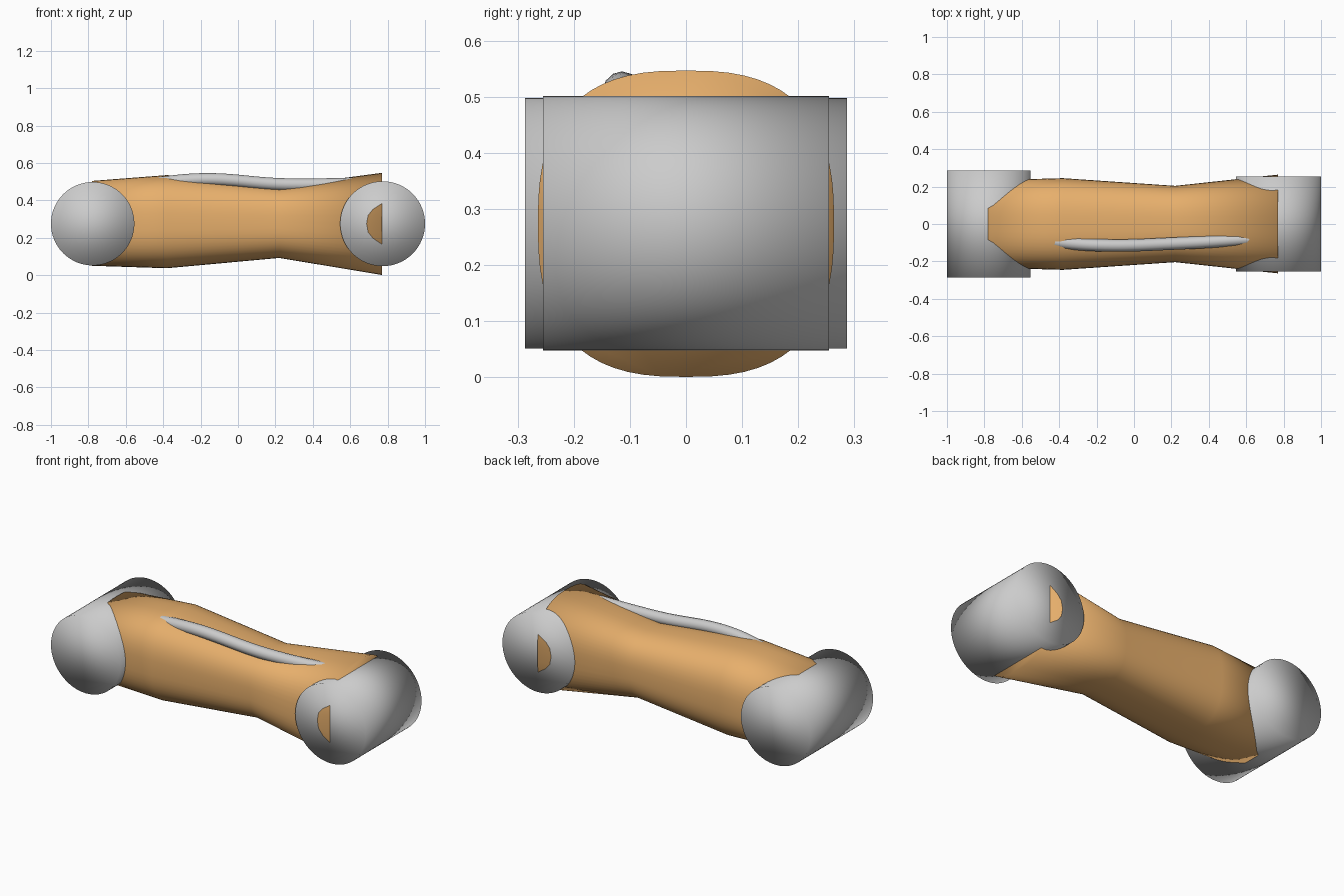
import bpy, bmesh, math

if "Cube" in bpy.data.objects:
    bpy.data.objects.remove(bpy.data.objects["Cube"])

orange = bpy.data.materials.new("orange_paint")
orange.diffuse_color = (0.8, 0.43, 0.15, 1)
orange.use_nodes = True
orange.node_tree.nodes["Principled BSDF"].inputs["Base Color"].default_value = orange.diffuse_color


def joint(name, x, z, radius, half_width):
    bpy.ops.mesh.primitive_cylinder_add(vertices=64, radius=radius, depth=2 * half_width,
                                        location=(x, 0, z), rotation=(math.pi / 2, 0, 0))
    bpy.context.object.name = name
    bpy.ops.object.shade_smooth()


def superellipse(x, zc, w, h, n=2.65, count=64):
    pts = []
    for i in range(count):
        a = 2 * math.pi * i / count
        c, s = math.cos(a), math.sin(a)
        pts.append((x, math.copysign(abs(c) ** (2 / n), c) * w,
                    zc + math.copysign(abs(s) ** (2 / n), s) * h))
    return pts


# Cylindrical joint housings at both ends
joint("left_joint", -0.777, 0.275, 0.223, 0.287)
joint("right_joint", 0.773, 0.275, 0.227, 0.255)

# Arm body lofted through rounded sections: x, centre z, half width, half height
sections = [(-0.78, 0.277, 0.234, 0.227), (-0.38, 0.286, 0.245, 0.249),
            (0.22, 0.283, 0.204, 0.191), (0.77, 0.274, 0.264, 0.273)]
bm = bmesh.new()
rings = [[bm.verts.new(p) for p in superellipse(*s)] for s in sections]
for a, b in zip(rings, rings[1:]):
    for i in range(len(a)):
        j = (i + 1) % len(a)
        bm.faces.new((a[i], a[j], b[j], b[i]))
bm.faces.new(rings[0])
bm.faces.new(rings[-1])
bmesh.ops.recalc_face_normals(bm, faces=bm.faces)
for f in bm.faces:
    f.smooth = True
mesh = bpy.data.meshes.new("arm_body")
bm.to_mesh(mesh)
bm.free()
mesh.materials.append(orange)
bpy.context.collection.objects.link(bpy.data.objects.new("arm_body", mesh))

# Cable running half sunk along the top of the arm
curve = bpy.data.curves.new("cable", "CURVE")
curve.dimensions = "3D"
curve.bevel_depth = 0.033
curve.bevel_resolution = 4
curve.use_fill_caps = True
spline = curve.splines.new("BEZIER")
path = [(-0.56, -0.08, 0.472), (-0.2, -0.113, 0.512), (0.25, -0.103, 0.485), (0.7, -0.075, 0.49)]
spline.bezier_points.add(len(path) - 1)
for bp, p in zip(spline.bezier_points, path):
    bp.co = p
    bp.handle_left_type = bp.handle_right_type = "AUTO"
bpy.context.collection.objects.link(bpy.data.objects.new("cable", curve))
